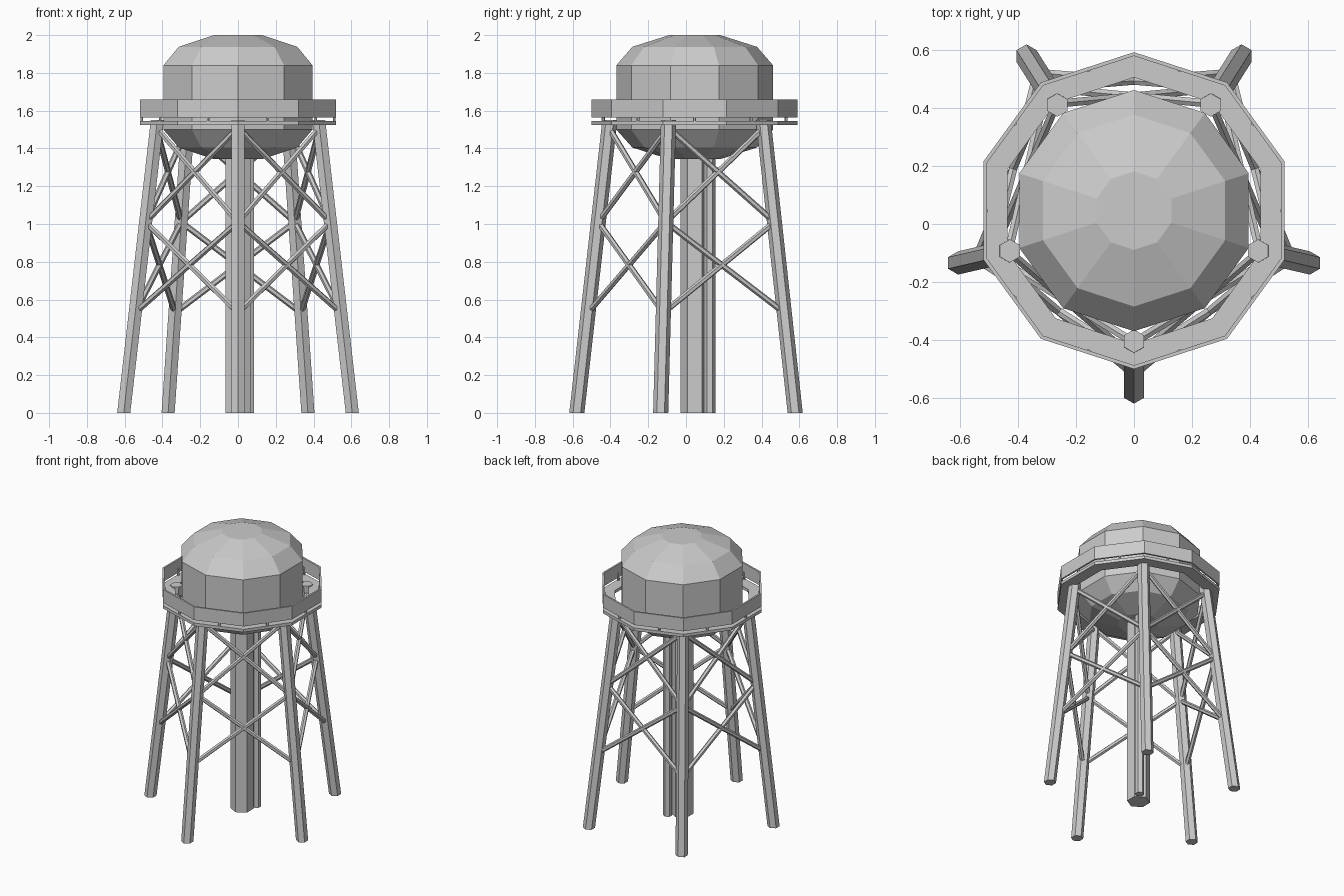
import bpy, bmesh, math
from mathutils import Vector

if "Cube" in bpy.data.objects:
    bpy.data.objects.remove(bpy.data.objects["Cube"])

CY = 0.046          # tower axis in y
grey = bpy.data.materials.new("light_grey")
grey.diffuse_color = (0.6, 0.6, 0.6, 1)
grey.use_nodes = True
grey.node_tree.nodes["Principled BSDF"].inputs["Base Color"].default_value = grey.diffuse_color


def finish(name, bm):
    bmesh.ops.recalc_face_normals(bm, faces=bm.faces)
    me = bpy.data.meshes.new(name)
    bm.to_mesh(me)
    bm.free()
    me.materials.append(grey)
    ob = bpy.data.objects.new(name, me)
    bpy.context.collection.objects.link(ob)
    return ob


def lathe(name, profile, sides=10, closed=False):
    """Revolve (radius, z) points about the tower axis, one corner facing +y."""
    bm = bmesh.new()
    rings = []
    for r, z in profile:
        rings.append([bm.verts.new((r * math.cos(a), CY + r * math.sin(a), z))
                      for a in (math.pi / 2 + 2 * math.pi * i / sides for i in range(sides))])
    pairs = list(zip(rings, rings[1:]))
    if closed:
        pairs.append((rings[-1], rings[0]))
    else:
        bm.faces.new(rings[0])
        bm.faces.new(rings[-1])
    for a, b in pairs:
        for i in range(sides):
            j = (i + 1) % sides
            bm.faces.new((a[i], a[j], b[j], b[i]))
    return finish(name, bm)


def hex_post(name, bottom, top, r):
    """Six-sided post with level ends, corners facing +y and -y."""
    bm = bmesh.new()
    ends = [[bm.verts.new((p[0] + r * math.sin(k * math.pi / 3),
                           p[1] + r * math.cos(k * math.pi / 3), p[2])) for k in range(6)]
            for p in (bottom, top)]
    bm.faces.new(ends[0])
    bm.faces.new(ends[1])
    for i in range(6):
        j = (i + 1) % 6
        bm.faces.new((ends[0][i], ends[0][j], ends[1][j], ends[1][i]))
    return finish(name, bm)


def rod(name, a, b, r=0.016):
    """Thin six-sided rod between two points."""
    bm = bmesh.new()
    d = b - a
    bmesh.ops.create_cone(bm, cap_ends=True, segments=6, radius1=r, radius2=r, depth=d.length)
    m = d.to_track_quat('Z', 'Y').to_matrix().to_4x4()
    m.translation = (a + b) / 2
    bm.transform(m)
    return finish(name, bm)


# Tank with domed top and bottom
lathe("tank", [(0.135, 1.343), (0.33, 1.405), (0.415, 1.50),
               (0.415, 1.84), (0.33, 1.938), (0.135, 2.0)])

# Walkway ring and railing band
lathe("walkway", [(0.458, 1.523), (0.545, 1.523), (0.545, 1.544), (0.458, 1.544)], closed=True)
lathe("railing", [(0.532, 1.565), (0.545, 1.565), (0.545, 1.66), (0.532, 1.66)], closed=True)

# Short railing posts at the middle of each side
for i in range(10):
    a = math.radians(72 + 36 * i)
    r = 0.509
    x, y = r * math.cos(a), CY + r * math.sin(a)
    rod(f"railing_post_{i}", Vector((x, y, 1.54)), Vector((x, y, 1.60)), 0.008)

# Five splayed legs
feet = [(0, -0.578), (0.605, -0.134), (0.37, 0.578), (-0.37, 0.578), (-0.605, -0.134)]
legs = []
for i, (fx, fy) in enumerate(feet):
    a = math.radians(-90 + 72 * i)
    foot = Vector((fx, fy, 0))
    top = Vector((0.449 * math.cos(a), CY + 0.449 * math.sin(a), 1.55))
    legs.append((foot, top))
    hex_post(f"leg_{i}", foot, top, 0.04)

# Two tiers of cross braces between neighbouring legs
levels = (0.53, 1.01, 1.51)
for i in range(5):
    p, q = legs[i], legs[(i + 1) % 5]
    for lo, hi in zip(levels, levels[1:]):
        for u, v in ((lo, hi), (hi, lo)):
            rod(f"brace_{i}_{u}", p[0].lerp(p[1], u / 1.55), q[0].lerp(q[1], v / 1.55))

# Central riser column and side pipe
hex_post("riser_column", (0, CY, 0), (0, CY, 1.37), 0.076)
hex_post("side_pipe", (0.059, 0.126, 0), (0.059, 0.126, 1.38), 0.03)
